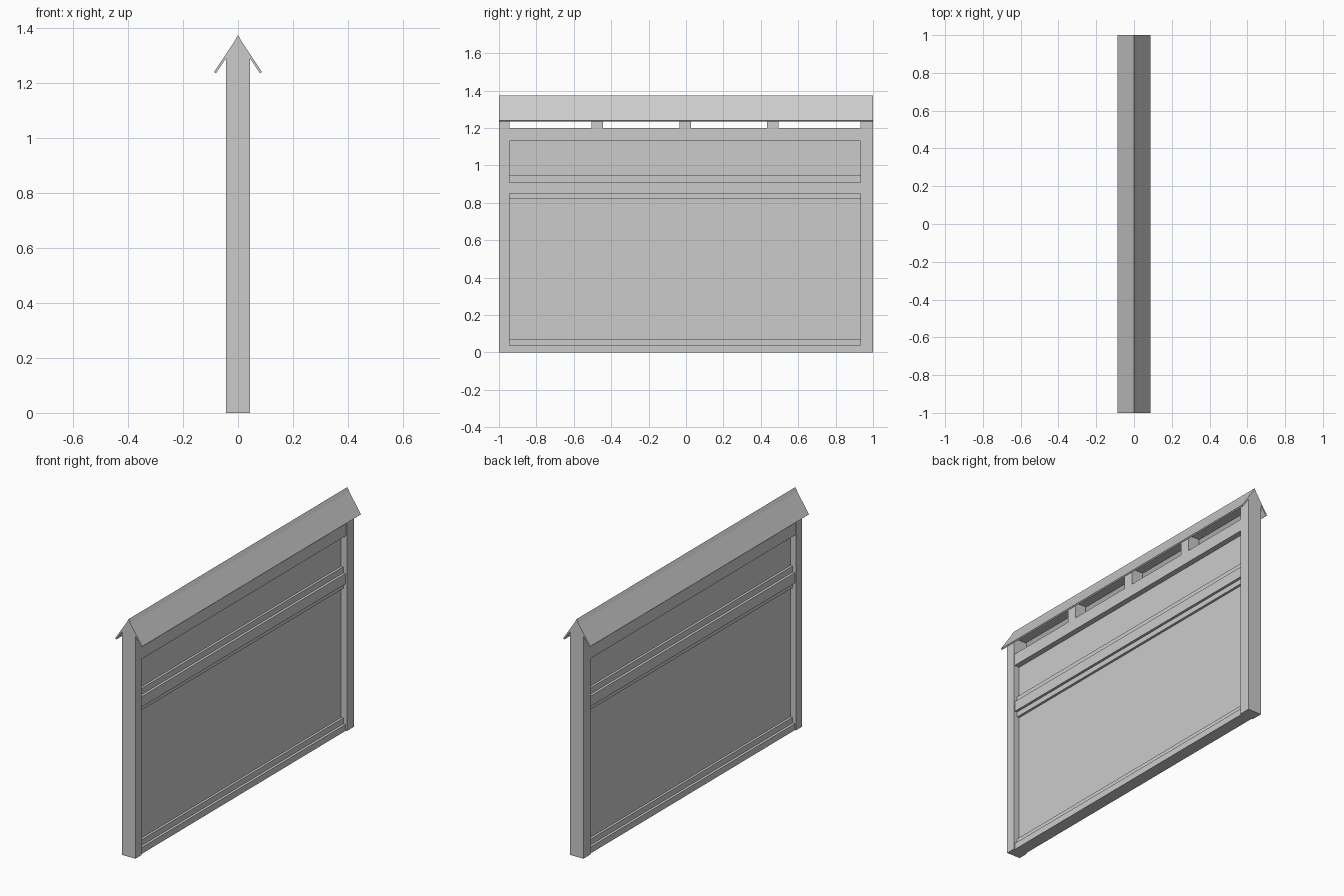
import bpy
import bmesh

cube = bpy.data.objects.get("Cube")
if cube:
    bpy.data.objects.remove(cube, do_unlink=True)

grey = bpy.data.materials.new("plain_grey")
grey.use_nodes = True
colour = (0.6, 0.6, 0.6, 1)
grey.diffuse_color = colour
grey.node_tree.nodes["Principled BSDF"].inputs["Base Color"].default_value = colour


def extrude(name, profile, y0, y1):
    """Extrude an (x, z) outline along y into a solid."""
    bm = bmesh.new()
    face = bm.faces.new([bm.verts.new((x, y0, z)) for x, z in profile])
    moved = bmesh.ops.extrude_face_region(bm, geom=[face])["geom"]
    verts = [g for g in moved if isinstance(g, bmesh.types.BMVert)]
    bmesh.ops.translate(bm, verts=verts, vec=(0, y1 - y0, 0))
    bmesh.ops.recalc_face_normals(bm, faces=bm.faces)
    mesh = bpy.data.meshes.new(name)
    bm.to_mesh(mesh)
    bm.free()
    mesh.materials.append(grey)
    obj = bpy.data.objects.new(name, mesh)
    bpy.context.collection.objects.link(obj)
    return obj


def bar(name, half, z0, z1, y0, y1):
    """Rectangular bar centred on x = 0."""
    return extrude(name, [(-half, z0), (half, z0), (half, z1), (-half, z1)], y0, y1)


POST, EAVE, RIDGE = 0.043, 1.297, 1.375
INNER_FRONT, INNER_BACK = -0.944, 0.933

# End posts with pointed tops
gable = [(-POST, EAVE), (POST, EAVE), (0, RIDGE)]
post = [(-POST, 0), (POST, 0), (POST, EAVE), (0, RIDGE), (-POST, EAVE)]
extrude("front_post", post, -1, INNER_FRONT)
extrude("back_post", post, INNER_BACK, 1)

# Ridge beam between the posts
extrude("ridge_beam", gable, INNER_FRONT, INNER_BACK)

# Sloping roof boards
for side, name in ((1, "left_roof_board"), (-1, "right_roof_board")):
    board = [(0.012, 1.353), (0.087, 1.240), (0.080, 1.235), (0.005, 1.348)]
    extrude(name, [(side * x, z) for x, z in board], -1, 1)

# Infill panel and its stepped rails
for name, half, z0, z1 in (
    ("infill_panel", 0.007, 0.02, 1.18),
    ("top_rail", 0.039, 1.13, 1.20),
    ("middle_rail_step", 0.021, 0.82, 0.945),
    ("middle_rail", 0.036, 0.85, 0.91),
    ("bottom_rail_step", 0.021, 0.01, 0.07),
    ("bottom_rail", 0.036, 0, 0.037),
):
    bar(name, half, z0, z1, INNER_FRONT, INNER_BACK)

# Short blocks holding up the ridge beam
for i, y in enumerate((-0.475, -0.005, 0.463)):
    bar(f"support_block_{i + 1}", 0.036, 1.20, EAVE, y - 0.031, y + 0.031)
